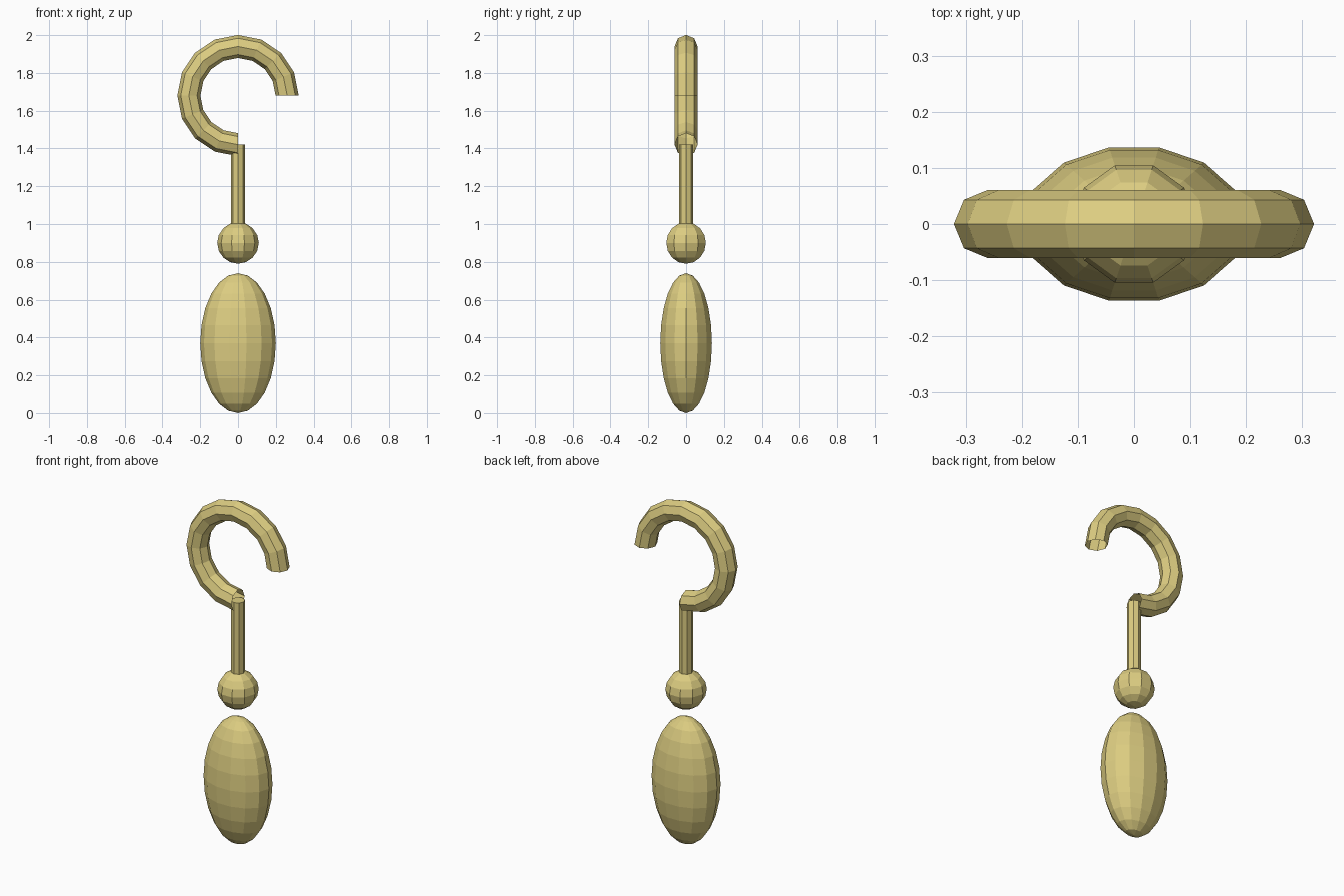
import bpy, bmesh
from math import sin, cos, pi, radians

if "Cube" in bpy.data.objects:
    bpy.data.objects.remove(bpy.data.objects["Cube"])

brass = bpy.data.materials.new("pale_brass")
brass.diffuse_color = (0.72, 0.61, 0.22, 1)
brass.use_nodes = True
brass.node_tree.nodes["Principled BSDF"].inputs["Base Color"].default_value = brass.diffuse_color


def skin(name, rings, caps=False):
    """Join equal-sized closed rings of points into a flat-shaded surface."""
    bm = bmesh.new()
    loops = [[bm.verts.new(p) for p in ring] for ring in rings]
    n = len(loops[0])
    for a, b in zip(loops, loops[1:]):
        for i in range(n):
            j = (i + 1) % n
            bm.faces.new((a[i], a[j], b[j], b[i]))
    if caps:
        bm.faces.new(loops[0])
        bm.faces.new(loops[-1])
    bmesh.ops.remove_doubles(bm, verts=bm.verts, dist=1e-5)
    bmesh.ops.recalc_face_normals(bm, faces=bm.faces)
    mesh = bpy.data.meshes.new(name)
    bm.to_mesh(mesh)
    bm.free()
    mesh.materials.append(brass)
    obj = bpy.data.objects.new(name, mesh)
    bpy.context.collection.objects.link(obj)
    return obj


def ring(rx, ry, z, sides):
    return [(rx * cos(2 * pi * i / sides), ry * sin(2 * pi * i / sides), z)
            for i in range(sides)]


def ellipsoid(name, z, rx, ry, rz, sides, rows):
    angles = [pi * k / rows for k in range(rows + 1)]
    skin(name, [ring(rx * sin(t), ry * sin(t), z - rz * cos(t), sides)
                for t in angles])


# Oval drop and the small ball floating above it
ellipsoid("drop", 0.37, 0.20, 0.14, 0.37, 14, 12)
ellipsoid("ball", 0.90, 0.11, 0.11, 0.11, 10, 8)

# Straight stem
skin("stem", [ring(0.037, 0.037, z, 8) for z in (0.98, 1.42)], caps=True)

# Three-quarter hook, an open octagonal tube
R, r, steps, sides = 0.26, 0.061, 12, 8
hook_rings = []
for k in range(steps + 1):
    a = radians(270) * k / steps
    hook_rings.append([((R + r * cos(2 * pi * i / sides)) * cos(a),
                        r * sin(2 * pi * i / sides),
                        1.68 + (R + r * cos(2 * pi * i / sides)) * sin(a))
                       for i in range(sides)])
skin("hook", hook_rings)
